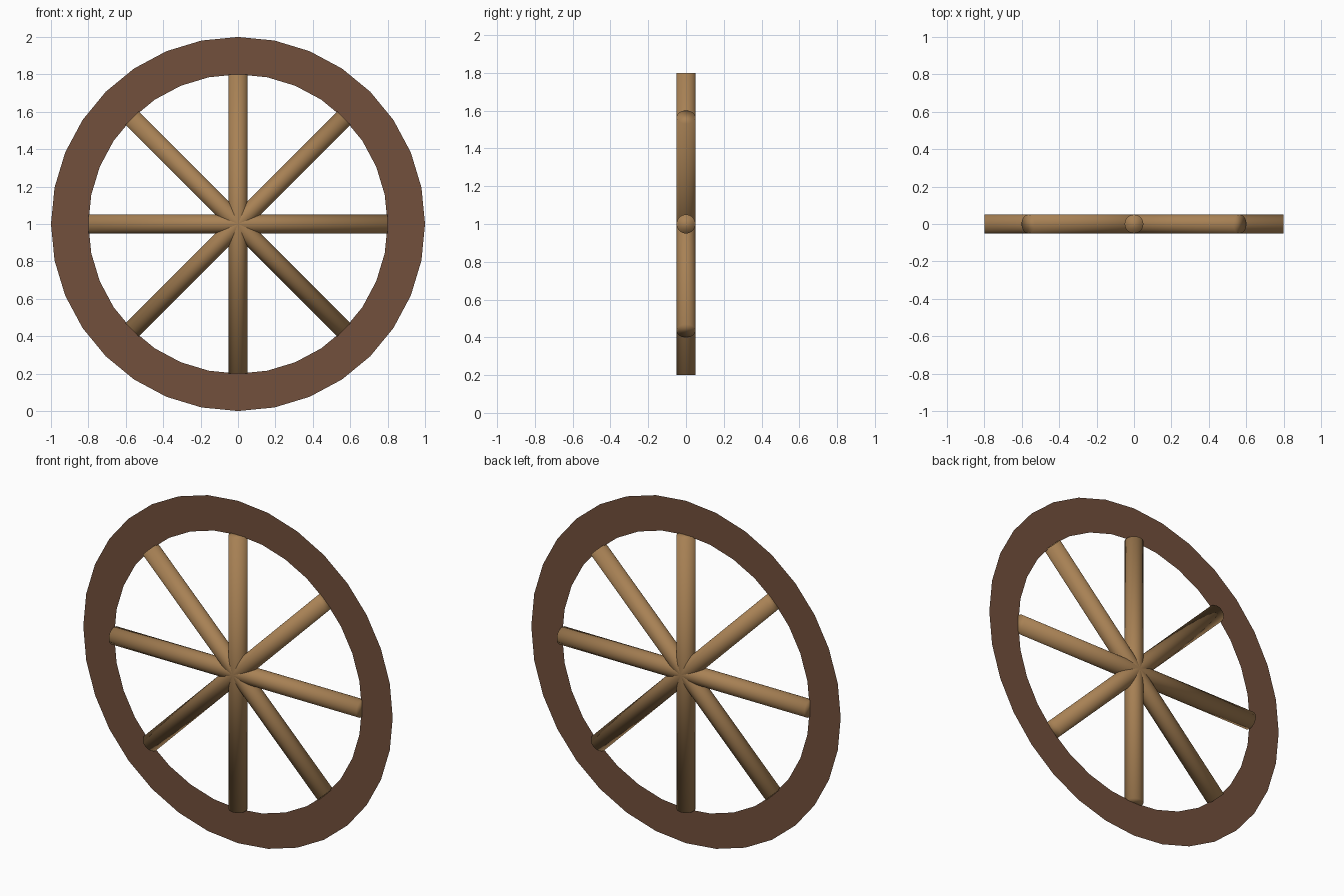
import bpy, bmesh
from math import sin, cos, pi

if "Cube" in bpy.data.objects:
    bpy.data.objects.remove(bpy.data.objects["Cube"])

HUB_Z, OUTER, INNER, SPOKE_R, SIDES = 1.0, 1.0, 0.8, 0.05, 32


def material(name, color):
    mat = bpy.data.materials.new(name)
    mat.diffuse_color = (*color, 1)
    mat.use_nodes = True
    mat.node_tree.nodes["Principled BSDF"].inputs["Base Color"].default_value = mat.diffuse_color
    return mat


dark_wood = material("dark_wood", (0.17, 0.08, 0.045))
light_wood = material("light_wood", (0.39, 0.22, 0.09))

# Rim: a flat, 32-sided ring in the y = 0 plane, facing the front
bm = bmesh.new()
rings = [[bm.verts.new((r * sin(2 * pi * i / SIDES), 0, r * cos(2 * pi * i / SIDES)))
          for i in range(SIDES)] for r in (INNER, OUTER)]
for i in range(SIDES):
    j = (i + 1) % SIDES
    bm.faces.new((rings[0][i], rings[0][j], rings[1][j], rings[1][i]))
bm.normal_update()
for f in bm.faces:
    if f.normal.y > 0:
        f.normal_flip()
mesh = bpy.data.meshes.new("rim")
bm.to_mesh(mesh)
bm.free()
mesh.materials.append(dark_wood)
rim = bpy.data.objects.new("rim", mesh)
rim.location.z = HUB_Z
bpy.context.collection.objects.link(rim)

# Spokes: four round bars crossing at the hub, each making two spokes
for i in range(4):
    bpy.ops.mesh.primitive_cylinder_add(vertices=SIDES, radius=SPOKE_R, depth=2 * INNER,
                                        location=(0, 0, HUB_Z), rotation=(0, i * pi / 4, 0))
    spoke = bpy.context.object
    spoke.name = f"spoke_pair_{i + 1}"
    spoke.data.materials.append(light_wood)
    bpy.ops.object.shade_smooth()
